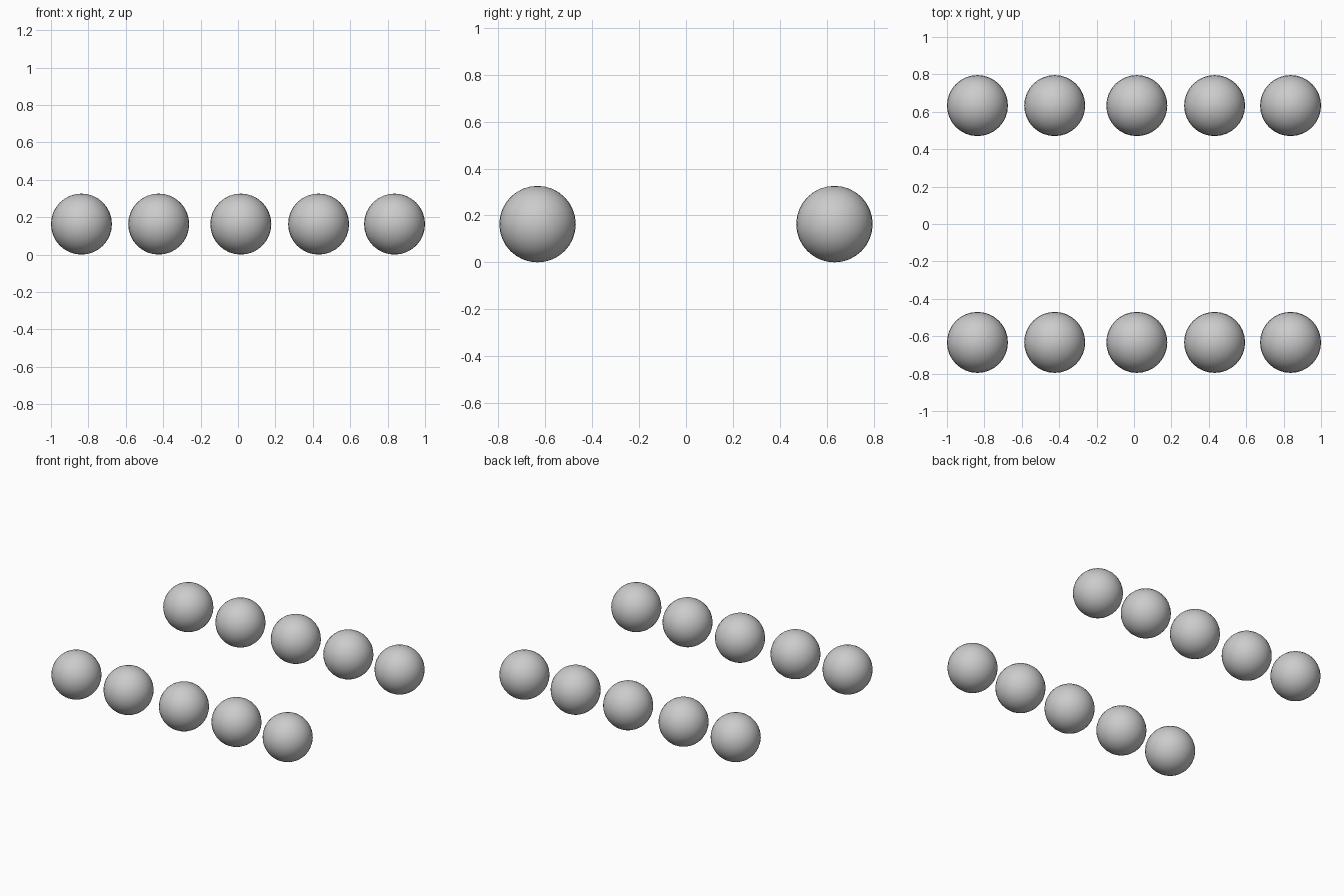
import bpy

if "Cube" in bpy.data.objects:
    bpy.data.objects.remove(bpy.data.objects["Cube"])

RADIUS = 0.163
ROW_Y = 0.633
BALL_X = (-0.837, -0.424, 0.015, 0.431, 0.837)


def add_ball(name, x, y):
    bpy.ops.mesh.primitive_uv_sphere_add(
        segments=32, ring_count=16, radius=RADIUS, location=(x, y, RADIUS))
    ball = bpy.context.object
    ball.name = name
    bpy.ops.object.shade_smooth()
    return ball


# Two parallel rows of five balls resting on the ground
for row, y in (("front", -ROW_Y), ("back", ROW_Y)):
    for i, x in enumerate(BALL_X, start=1):
        add_ball(f"{row}_ball_{i}", x, y)
